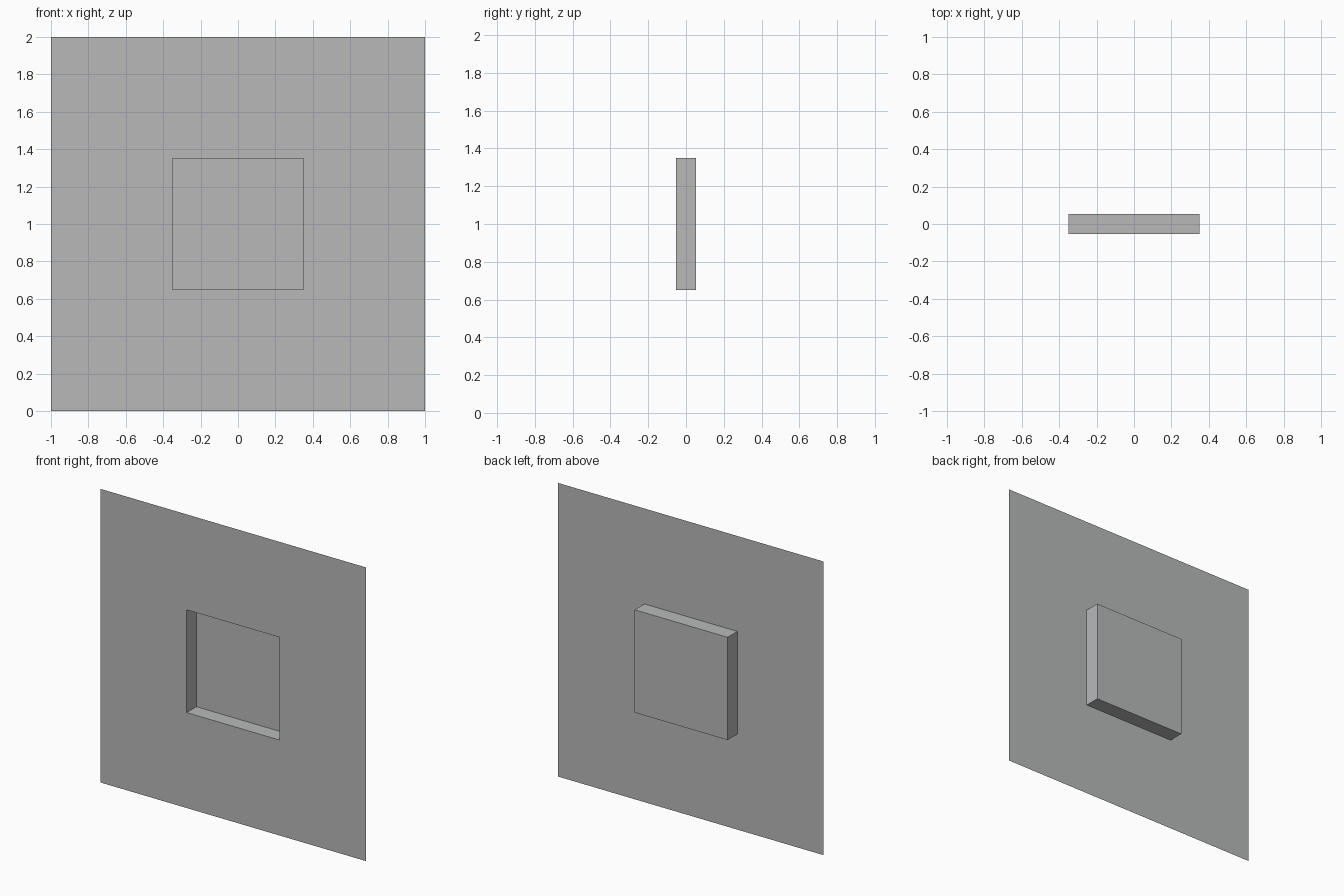
import bpy, bmesh
from mathutils import Vector

if "Cube" in bpy.data.objects:
    bpy.data.objects.remove(bpy.data.objects["Cube"])

HALF, RECESS, DEPTH = 1.0, 0.35, 0.105

grey = bpy.data.materials.new("mid_grey")
grey.diffuse_color = (0.48, 0.485, 0.49, 1)
grey.use_nodes = True
grey.node_tree.nodes["Principled BSDF"].inputs["Base Color"].default_value = grey.diffuse_color

# Thin upright sheet
bm = bmesh.new()
corners = [(-1, -1), (1, -1), (1, 1), (-1, 1)]
sheet = bm.faces.new([bm.verts.new((x * HALF, -DEPTH / 2, 1 + z * HALF))
                      for x, z in corners])
sheet.normal_update()

# Square pocket: inset the sheet, then push the centre backwards
bmesh.ops.inset_individual(bm, faces=[sheet], thickness=HALF - RECESS,
                           use_even_offset=True)
pocket = bmesh.ops.extrude_discrete_faces(bm, faces=[sheet])["faces"][0]
bmesh.ops.translate(bm, verts=pocket.verts, vec=Vector((0, DEPTH, 0)))

mesh = bpy.data.meshes.new("recessed_panel")
bm.to_mesh(mesh)
bm.free()
mesh.materials.append(grey)
panel = bpy.data.objects.new("recessed_panel", mesh)
bpy.context.collection.objects.link(panel)
